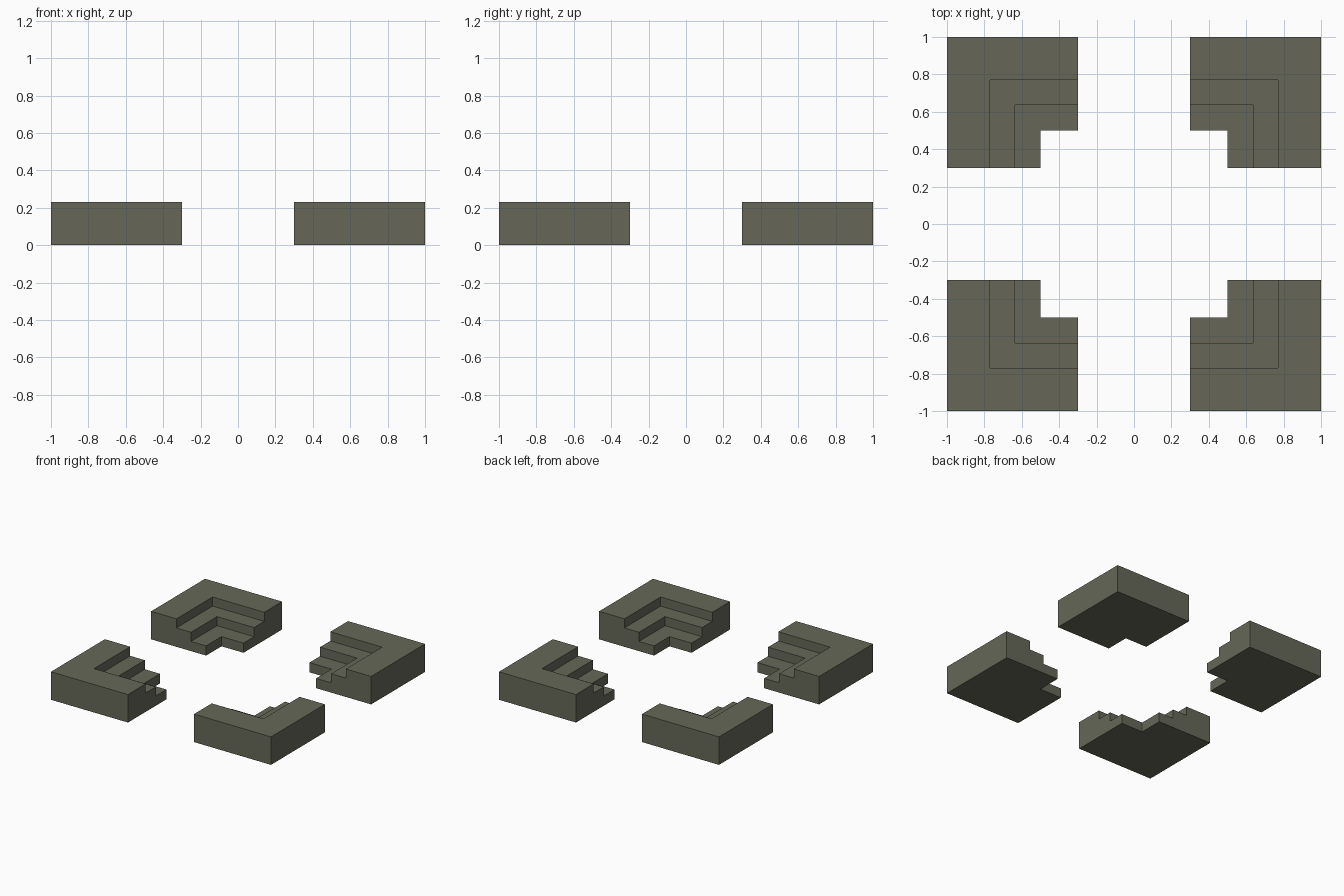
import bpy, bmesh

if "Cube" in bpy.data.objects:
    bpy.data.objects.remove(bpy.data.objects["Cube"])

# Stair cross-section: (distance from centre, height)
PROFILE = [(0.5, 0), (1.0, 0), (1.0, 0.23), (0.77, 0.23),
           (0.77, 0.155), (0.637, 0.155), (0.637, 0.08), (0.5, 0.08)]
ARM_END = 0.3

stone = bpy.data.materials.new("dark olive stone")
stone.diffuse_color = (0.133, 0.137, 0.097, 1)
stone.use_nodes = True
stone.node_tree.nodes["Principled BSDF"].inputs["Base Color"].default_value = stone.diffuse_color


def corner_steps(name, sx, sy):
    """Sweep the stair profile around one mitred corner."""
    bm = bmesh.new()
    rings = []
    for place in (lambda d: (ARM_END, d), lambda d: (d, d), lambda d: (d, ARM_END)):
        ring = []
        for d, z in PROFILE:
            x, y = place(d)
            ring.append(bm.verts.new((sx * x, sy * y, z)))
        rings.append(ring)
    n = len(PROFILE)
    for a, b in zip(rings, rings[1:]):
        for i in range(n):
            j = (i + 1) % n
            bm.faces.new((a[i], a[j], b[j], b[i]))
    # Arm end caps
    bm.faces.new(rings[0])
    bm.faces.new(rings[-1])
    bmesh.ops.recalc_face_normals(bm, faces=bm.faces)
    mesh = bpy.data.meshes.new(name)
    bm.to_mesh(mesh)
    bm.free()
    mesh.materials.append(stone)
    bpy.context.collection.objects.link(bpy.data.objects.new(name, mesh))


# Four corners around the open crossing
for side, sx in (("left", -1), ("right", 1)):
    for end, sy in (("front", -1), ("back", 1)):
        corner_steps(f"{end}_{side}_corner_steps", sx, sy)
